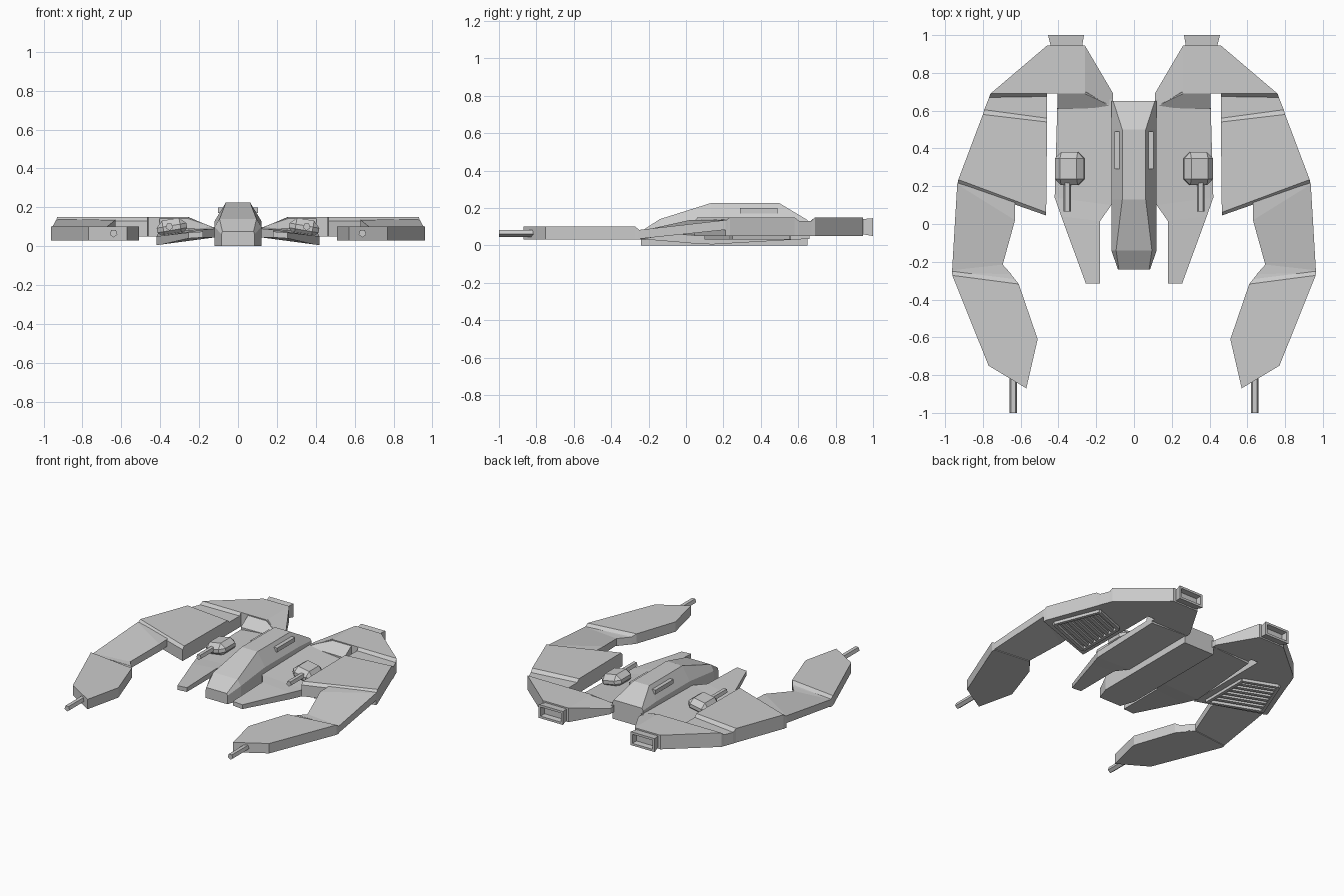
import bpy, bmesh, math
from mathutils import Vector, Matrix

if "Cube" in bpy.data.objects:
    bpy.data.objects.remove(bpy.data.objects["Cube"])


def finish(bm, name, mirror=True):
    bmesh.ops.remove_doubles(bm, verts=bm.verts, dist=0.0005)
    bmesh.ops.recalc_face_normals(bm, faces=bm.faces)
    me = bpy.data.meshes.new(name)
    bm.to_mesh(me)
    bm.free()
    ob = bpy.data.objects.new(name, me)
    bpy.context.collection.objects.link(ob)
    if mirror:
        mod = ob.modifiers.new("Mirror", 'MIRROR')
        mod.use_mirror_merge = False
    return ob


def loft(rings):
    """Skin closed rings of points and cap both ends."""
    bm = bmesh.new()
    rows = [[bm.verts.new(p) for p in r] for r in rings]
    n = len(rows[0])
    for a, b in zip(rows, rows[1:]):
        for i in range(n):
            j = (i + 1) % n
            bm.faces.new((a[i], a[j], b[j], b[i]))
    bm.faces.new(rows[0])
    bm.faces.new(rows[-1])
    return bm


def strip(stations):
    """Slab from stations: xo, yo, xi, yi, bottom, top [, inner bottom, inner top]."""
    rings = []
    for s in stations:
        xo, yo, xi, yi, b, t = s[:6]
        bi, ti = s[6:] if len(s) > 6 else (b, t)
        rings.append([(xo, yo, b), (xo, yo, t), (xi, yi, ti), (xi, yi, bi)])
    return loft(rings)


def barrel(name, x, y0, y1, z, r):
    rings = []
    for y in (y0, y1):
        rings.append([(x + r * math.sin(k * math.tau / 5), y,
                       z - r * math.cos(k * math.tau / 5)) for k in range(5)])
    finish(loft(rings), name)


# Central fuselage: y, base half width, shoulder z, top half width, top z
hull = [(-.24, .085, .06, .08, .075), (-.14, .12, .10, .095, .14),
        (.13, .12, .13, .062, .225), (.5, .12, .13, .062, .225),
        (.65, .12, .12, .11, .135)]
finish(loft([[(-w, y, 0), (w, y, 0), (w, y, s), (t, y, z), (-t, y, z), (-w, y, s)]
             for y, w, s, t, z in hull]), "fuselage", mirror=False)

# Side vents on the fuselage
finish(strip([(.104, .29, .07, .29, .17, .2), (.104, .49, .07, .49, .17, .2)]),
       "fuselage_vent")

# Drooping inner wing plates
finish(strip([(.405, .66, .11, .66, .035, .075, .05, .10),
              (.42, .14, .12, .10, .005, .05, .045, .09),
              (.385, .04, .18, .015, .01, .055, .045, .085),
              (.255, -.315, .18, -.315, .04, .07, .045, .075)]), "inner_wing")

# Engine shoulder joining body, inner wing and arm
finish(strip([(.76, .69, .76, .69, .05, .15),
              (.46, .945, .46, .69, .05, .15),
              (.26, .945, .26, .69, .05, .15),
              (.11, .69, .11, .62, .05, .09)]), "engine_shoulder")
finish(strip([(.405, .70, .255, .70, .05, .15),
              (.405, .61, .115, .615, .05, .09)]), "shoulder_ramp")

# Engine nozzle with hollow rear
bm = strip([(.44, .94, .275, .94, .06, .14), (.455, 1, .265, 1, .05, .145)])
bm.normal_update()
bmesh.ops.recalc_face_normals(bm, faces=bm.faces)
rear = [f for f in bm.faces if f.calc_center_median().y > .99]
bmesh.ops.inset_individual(bm, faces=rear, thickness=.022)
bmesh.ops.inset_individual(bm, faces=rear, thickness=.004, depth=-.04)
finish(bm, "engine_nozzle")

# Upper arm with a groove at the rear and a stepped front
finish(strip([(.76, .69, .46, .69, .05, .15),
              (.767, .67, .46, .675, .05, .13),
              (.793, .605, .46, .56, .05, .13),
              (.80, .58, .46, .54, .05, .15),
              (.93, .235, .465, .062, .05, .15),
              (.935, .21, .465, .045, .05, .13)]), "upper_arm")

# Sloping elbow plate
finish(strip([(.928, .24, .63, .13, .088, .138),
              (.936, .21, .63, .02, .083, .135),
              (.963, -.245, .695, -.215, .035, .083),
              (.963, -.26, .65, -.265, .035, .083)]), "elbow_plate")

# Forearm
finish(strip([(.963, -.245, .695, -.215, .03, .08),
              (.963, -.25, .63, -.292, .03, .083),
              (.962, -.272, .61, -.318, .03, .10),
              (.77, -.75, .51, -.61, .03, .10),
              (.77, -.75, .57, -.87, .03, .10)]), "forearm")

# Slatted grille below the upper arm
c = [Vector(p) for p in ((.52, .11), (.87, .245), (.75, .55), (.52, .46))]


def bar(name, p, q, w, z):
    n = (q - p).orthogonal().normalized() * w / 2
    a, b = p + n, p - n
    d, e = q + n, q - n
    finish(strip([(*a, *b, z, .06), (*d, *e, z, .06)]), name)


for i in range(4):
    bar("grille_frame", c[i], c[(i + 1) % 4], .022, .03)
for i in range(1, 7):
    bar("grille_slat", c[0].lerp(c[3], i / 7), c[1].lerp(c[2], i / 7), .024, .035)

# Chamfered turret tilted with the inner wing
bm = bmesh.new()
bmesh.ops.create_cube(bm, size=1)
bmesh.ops.scale(bm, vec=(.155, .175, .09), verts=bm.verts)
bmesh.ops.bevel(bm, geom=bm.edges[:], offset=.033, segments=1, affect='EDGES')
bmesh.ops.transform(bm, verts=bm.verts, matrix=Matrix.Translation((.34, .293, .094))
                    @ Matrix.Rotation(.17, 4, 'Y'))
finish(bm, "turret")

# Gun barrels
barrel("turret_barrel", .353, .065, .25, .10, .02)
barrel("arm_cannon", .64, -1, -.76, .066, .021)
